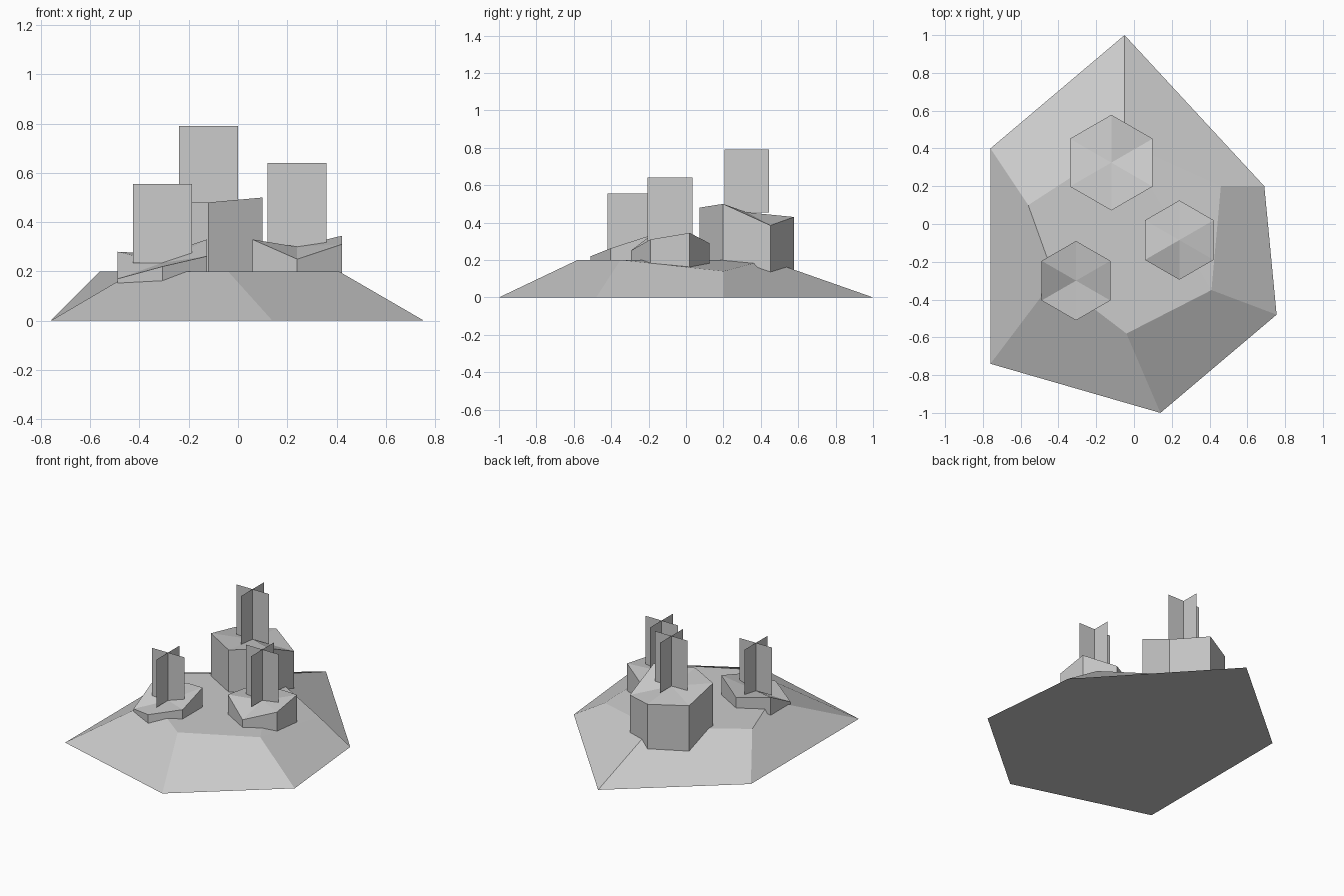
import bpy
import bmesh
from math import sin, cos, radians

cube = bpy.data.objects.get("Cube")
if cube:
    bpy.data.objects.remove(cube, do_unlink=True)

stone = bpy.data.materials.new("stone grey")
stone.use_nodes = True
grey = (0.6, 0.6, 0.6, 1)
stone.diffuse_color = grey
stone.node_tree.nodes["Principled BSDF"].inputs["Base Color"].default_value = grey


def finish(name, bm, solid=True):
    """Turn a bmesh into a named, flat-shaded object."""
    if solid:
        bmesh.ops.recalc_face_normals(bm, faces=bm.faces)
    mesh = bpy.data.meshes.new(name)
    bm.to_mesh(mesh)
    bm.free()
    mesh.materials.append(stone)
    bpy.context.collection.objects.link(bpy.data.objects.new(name, mesh))


def side_walls(bm, lower, upper):
    for i in range(len(lower)):
        j = (i + 1) % len(lower)
        bm.faces.new((lower[i], lower[j], upper[j], upper[i]))


def mound():
    """Irregular six-sided base with sloping flanks."""
    foot = [(-.05, 1), (-.76, .4), (-.76, -.74), (.14, -1), (.755, -.48), (.69, .2)]
    rim = [(-.05, .43, .2), (-.56, .1, .2), (-.42, -.29, .2),
           (-.04, -.58, .2), (.41, -.35, .2), (.46, .2, .14)]
    bm = bmesh.new()
    lower = [bm.verts.new((x, y, 0)) for x, y in foot]
    upper = [bm.verts.new(p) for p in rim]
    side_walls(bm, lower, upper)
    bm.faces.new(lower)
    # The top is flat except for the corner that dips
    bm.faces.new(upper[:5])
    bm.faces.new((upper[4], upper[5], upper[0]))
    finish("mound", bm)


def rock(name, x, y, radius, middle, heights):
    """Hexagonal rock with an uneven top; heights run counterclockwise from the front."""
    bm = bmesh.new()
    lower, upper = [], []
    for i, z in enumerate(heights):
        a = radians(60 * i - 90)
        px, py = x + radius * cos(a), y + radius * sin(a)
        lower.append(bm.verts.new((px, py, 0.05)))
        upper.append(bm.verts.new((px, py, z)))
    side_walls(bm, lower, upper)
    bm.faces.new(lower)
    peak = bm.verts.new((x, y, middle))
    for i in range(6):
        bm.faces.new((upper[i], upper[(i + 1) % 6], peak))
    finish(name, bm)


def plant(name, x, y, bottom, top, half=0.12):
    """Two upright crossed cards."""
    bm = bmesh.new()
    for dx, dy in ((half, 0), (0, half)):
        corners = ((-1, bottom), (1, bottom), (1, top), (-1, top))
        bm.faces.new([bm.verts.new((x + s * dx, y + s * dy, z)) for s, z in corners])
    finish(name, bm, solid=False)


mound()

# Each rock carries one crossed-card plant at its middle
rocks = {
    "back": (-.12, .325, .253, .455, .79, (.48, .5, .385, .43, .43, .485)),
    "right": (.24, -.085, .21, .30, .64, (.25, .31, .345, .29, .30, .33)),
    "left": (-.307, -.3, .21, .235, .555, (.22, .262, .33, .27, .28, .17)),
}
for side, (x, y, radius, middle, top, heights) in rocks.items():
    rock(side + "_rock", x, y, radius, middle, heights)
    plant(side + "_plant", x, y, middle, top)
